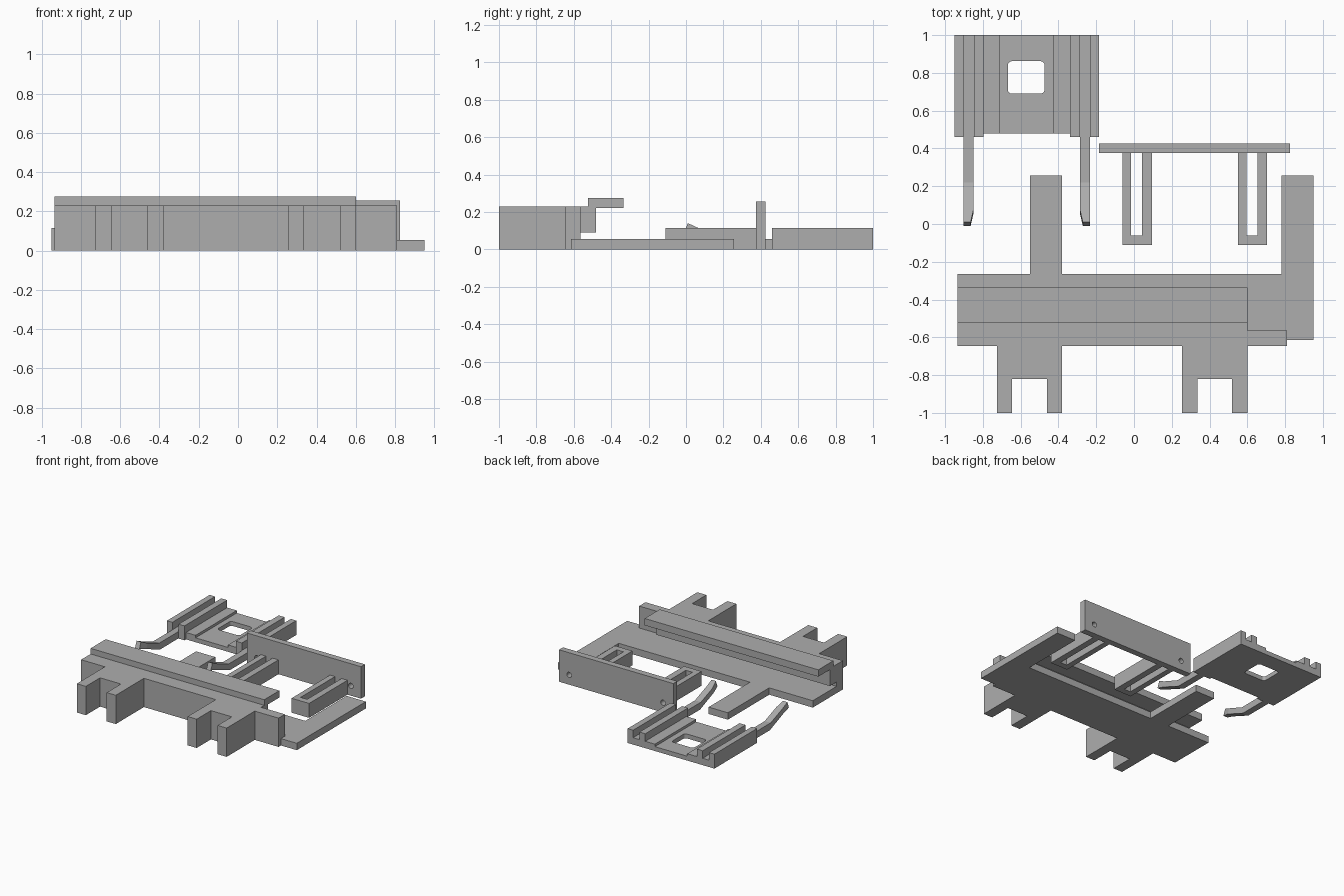
import bpy, bmesh, math
from mathutils import Vector

if "Cube" in bpy.data.objects:
    bpy.data.objects.remove(bpy.data.objects["Cube"])

grey = bpy.data.materials.new("mid_grey")
grey.diffuse_color = (0.42, 0.42, 0.42, 1)
grey.use_nodes = True
grey.node_tree.nodes["Principled BSDF"].inputs["Base Color"].default_value = grey.diffuse_color


def extrude(name, pts, axis, lo, hi):
    """Extrude a closed 2D outline along an axis: x takes (y,z), y takes (x,z), z takes (x,y)."""
    place = {"x": lambda a, b, t: (t, a, b),
             "y": lambda a, b, t: (a, t, b),
             "z": lambda a, b, t: (a, b, t)}[axis]
    bm = bmesh.new()
    face = bm.faces.new([bm.verts.new(place(a, b, lo)) for a, b in pts])
    new = bmesh.ops.extrude_face_region(bm, geom=[face])["geom"]
    shift = Vector(place(0, 0, hi - lo))
    bmesh.ops.translate(bm, vec=shift, verts=[v for v in new if isinstance(v, bmesh.types.BMVert)])
    bmesh.ops.recalc_face_normals(bm, faces=bm.faces)
    return finish(name, bm)


def finish(name, bm):
    mesh = bpy.data.meshes.new(name)
    bm.to_mesh(mesh)
    bm.free()
    mesh.materials.append(grey)
    ob = bpy.data.objects.new(name, mesh)
    bpy.context.collection.objects.link(ob)
    return ob


def rect(a0, a1, b0, b1):
    return [(a0, b0), (a1, b0), (a1, b1), (a0, b1)]


def circle(a, b, r, n=20):
    return [(a + r * math.cos(2 * math.pi * i / n), b + r * math.sin(2 * math.pi * i / n))
            for i in range(n)]


def rounded(a0, a1, b0, b1, r, n=4):
    pts = []
    for k, (a, b) in enumerate([(a1 - r, b1 - r), (a0 + r, b1 - r), (a0 + r, b0 + r), (a1 - r, b0 + r)]):
        for i in range(n + 1):
            t = math.pi / 2 * (k + i / n)
            pts.append((a + r * math.cos(t), b + r * math.sin(t)))
    return pts


def cut(ob, cutters):
    """Subtract the cutters and remove them."""
    bpy.context.view_layer.objects.active = ob
    for c in cutters:
        c.hide_render = True
        m = ob.modifiers.new("cut", "BOOLEAN")
        m.operation, m.solver, m.object = "DIFFERENCE", "EXACT", c
        bpy.ops.object.modifier_apply(modifier=m.name)
        bpy.data.objects.remove(c)


# Bracket wall with two forked feet
wall = [(0.81, -0.565), (-0.935, -0.565), (-0.935, -0.645)]
for x in (-0.725, 0.255):
    wall += [(x, -0.645), (x, -1), (x + 0.08, -1), (x + 0.08, -0.82),
             (x + 0.265, -0.82), (x + 0.265, -1), (x + 0.345, -1), (x + 0.345, -0.645)]
wall += [(0.81, -0.645)]
extrude("forked_wall", wall, "z", 0, 0.23)

# Bracket base with two arms
extrude("base_plate", [(-0.935, -0.565), (0.81, -0.565), (0.81, -0.615), (0.95, -0.615),
                       (0.95, 0.257), (0.78, 0.257), (0.78, -0.265), (-0.38, -0.265),
                       (-0.38, 0.257), (-0.55, 0.257), (-0.55, -0.265), (-0.935, -0.265)],
        "z", 0, 0.055)

# Overhanging rail with a raised lip
extrude("top_rail", [(-0.565, 0.09), (-0.48, 0.09), (-0.48, 0.22), (-0.335, 0.22),
                     (-0.335, 0.275), (-0.525, 0.275), (-0.525, 0.23), (-0.565, 0.23)],
        "x", -0.935, 0.6)

# Upright panel with two screw holes
panel = extrude("upright_panel", rect(-0.185, 0.825, 0, 0.255), "y", 0.375, 0.425)
cut(panel, [extrude("screw_cutter", circle(x, 0.078, 0.021), "y", 0.3, 0.5) for x in (-0.095, 0.735)])

# U-shaped loops in front of the panel
for i, x in enumerate((-0.06, 0.55)):
    extrude(f"loop_{i + 1}", [(x, 0.375), (x, -0.11), (x + 0.155, -0.11), (x + 0.155, 0.375),
                              (x + 0.103, 0.375), (x + 0.103, -0.06), (x + 0.045, -0.06),
                              (x + 0.045, 0.375)], "z", 0, 0.115)

# Sliding plate: symmetric grooved section, window, and recessed front edge
MID = -0.568
half = [(0.143, 0.035), (0.143, 0.055), (0.228, 0.055), (0.228, 0.115), (0.28, 0.115),
        (0.28, 0.055), (0.335, 0.055), (0.335, 0.115), (0.383, 0.115), (0.383, 0)]
section = [(MID + a, z) for a, z in half] + [(MID - a, z) for a, z in reversed(half)]
plate = extrude("sliding_plate", section, "y", 0.46, 1)
cut(plate, [extrude("window_cutter", rounded(-0.668, -0.473, 0.69, 0.862, 0.022), "z", -0.1, 0.2),
            extrude("front_cutter", rect(MID - 0.228, MID + 0.228, 0.4, 0.48), "z", -0.1, 0.2)])

# Bent spring arms, tapered on the inner side at the tip
stations = [(0.46, 0, 0.46, 0.055, 0.282), (0.23, 0, 0.22, 0.055, 0.282),
            (0.055, 0.07, 0.075, 0.11, 0.282), (-0.01, 0.09, 0.01, 0.14, 0.297)]
for side, label in ((-1, "left"), (1, "right")):
    bm = bmesh.new()
    rings = []
    for yb, zb, yt, zt, inner in stations:
        rings.append([bm.verts.new((MID + side * a, y, z)) for a, y, z in
                      ((inner, yb, zb), (0.335, yb, zb), (0.335, yt, zt), (inner, yt, zt))])
    for r, s in zip(rings, rings[1:]):
        for k in range(4):
            bm.faces.new((r[k], r[(k + 1) % 4], s[(k + 1) % 4], s[k]))
    bm.faces.new(rings[0])
    bm.faces.new(rings[-1])
    bmesh.ops.recalc_face_normals(bm, faces=bm.faces)
    finish(f"{label}_spring_arm", bm)
